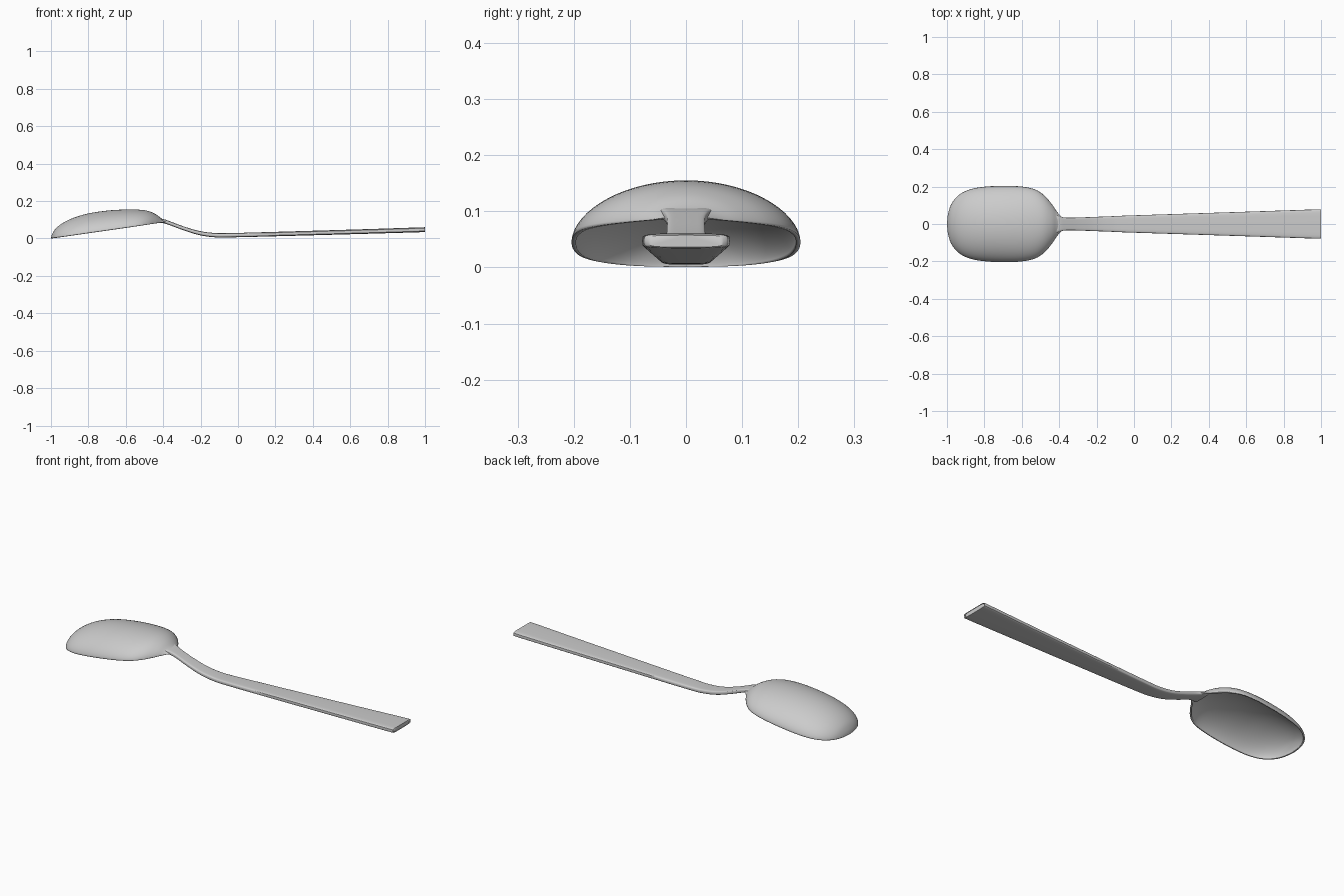
import bpy, bmesh, math
from mathutils import Vector

if "Cube" in bpy.data.objects:
    bpy.data.objects.remove(bpy.data.objects["Cube"])


def spline(points, steps):
    """Catmull-Rom resampling of a station list."""
    pts = [Vector(p) for p in points]
    out = []
    for i in range(len(pts) - 1):
        a, b, c, d = pts[max(i - 1, 0)], pts[i], pts[i + 1], pts[min(i + 2, len(pts) - 1)]
        for k in range(steps):
            t = k / steps
            out.append(0.5 * (2 * b + (c - a) * t + (2 * a - 5 * b + 4 * c - d) * t * t
                              + (3 * b - a - 3 * c + d) * t ** 3))
    return out + [pts[-1]]


def loft(name, rings, closed):
    """Skin a list of point rings; closed rings also get end caps."""
    bm = bmesh.new()
    rows = [[bm.verts.new(p) for p in r] for r in rings]
    n = len(rows[0])
    for r, s in zip(rows, rows[1:]):
        for j in range(n if closed else n - 1):
            k = (j + 1) % n
            bm.faces.new((r[j], s[j], s[k], r[k]))
    if closed:
        bm.faces.new(rows[0])
        bm.faces.new(rows[-1][::-1])
    bmesh.ops.remove_doubles(bm, verts=bm.verts, dist=1e-5)
    bmesh.ops.recalc_face_normals(bm, faces=bm.faces)
    if not closed and sum(f.normal.z for f in bm.faces) < 0:
        bmesh.ops.reverse_faces(bm, faces=bm.faces)
    me = bpy.data.meshes.new(name)
    bm.to_mesh(me)
    bm.free()
    ob = bpy.data.objects.new(name, me)
    bpy.context.collection.objects.link(ob)
    return ob


def smooth(ob, degrees):
    bpy.ops.object.select_all(action='DESELECT')
    ob.select_set(True)
    bpy.context.view_layer.objects.active = ob
    bpy.ops.object.shade_smooth_by_angle(angle=math.radians(degrees))


def spow(v, e):
    return math.copysign(abs(v) ** e, v)


# Bowl, lying face down: x, half width, height of the dome top
bowl_stations = spline([
    (-1.0, 0.0, 0.002), (-0.993, 0.06, 0.025), (-0.972, 0.115, 0.056),
    (-0.93, 0.16, 0.087), (-0.87, 0.187, 0.114), (-0.79, 0.2, 0.136),
    (-0.69, 0.204, 0.15), (-0.6, 0.2, 0.155), (-0.53, 0.185, 0.154),
    (-0.48, 0.153, 0.147), (-0.44, 0.107, 0.13), (-0.41, 0.063, 0.108),
    (-0.385, 0.037, 0.094)], 4)
rings = []
for x, w, top in bowl_stations:
    rim = 0.001 + (x + 1) * 0.142
    ring = []
    for j in range(33):
        a = math.pi * j / 32
        ring.append((x, w * math.cos(a), rim + max(top - rim, 0) * max(math.sin(a), 0) ** 1.2))
    rings.append(ring)
bowl = loft("spoon_bowl", rings, False)
shell = bowl.modifiers.new("thickness", 'SOLIDIFY')
shell.thickness = 0.008
shell.offset = -1
smooth(bowl, 50)

# Curved neck and flaring handle: x, half width, middle height, half thickness
handle_stations = spline([
    (-0.425, 0.05, 0.097, 0.011), (-0.395, 0.04, 0.092, 0.011), (-0.36, 0.034, 0.080, 0.0105),
    (-0.29, 0.035, 0.054, 0.0105), (-0.21, 0.038, 0.030, 0.011),
    (-0.13, 0.041, 0.0185, 0.0115), (-0.04, 0.045, 0.0175, 0.0115),
    (0.3, 0.056, 0.0265, 0.012), (0.7, 0.069, 0.038, 0.0125),
    (0.975, 0.078, 0.0465, 0.013), (0.993, 0.075, 0.047, 0.0128),
    (1.0, 0.066, 0.047, 0.0105)], 4)
rings = []
for x, w, z, h in handle_stations:
    ring = []
    for j in range(24):
        a = 2 * math.pi * j / 24
        ring.append((x, w * spow(math.cos(a), 0.4), z + h * spow(math.sin(a), 0.4)))
    rings.append(ring)
handle = loft("spoon_handle", rings, True)
smooth(handle, 40)
